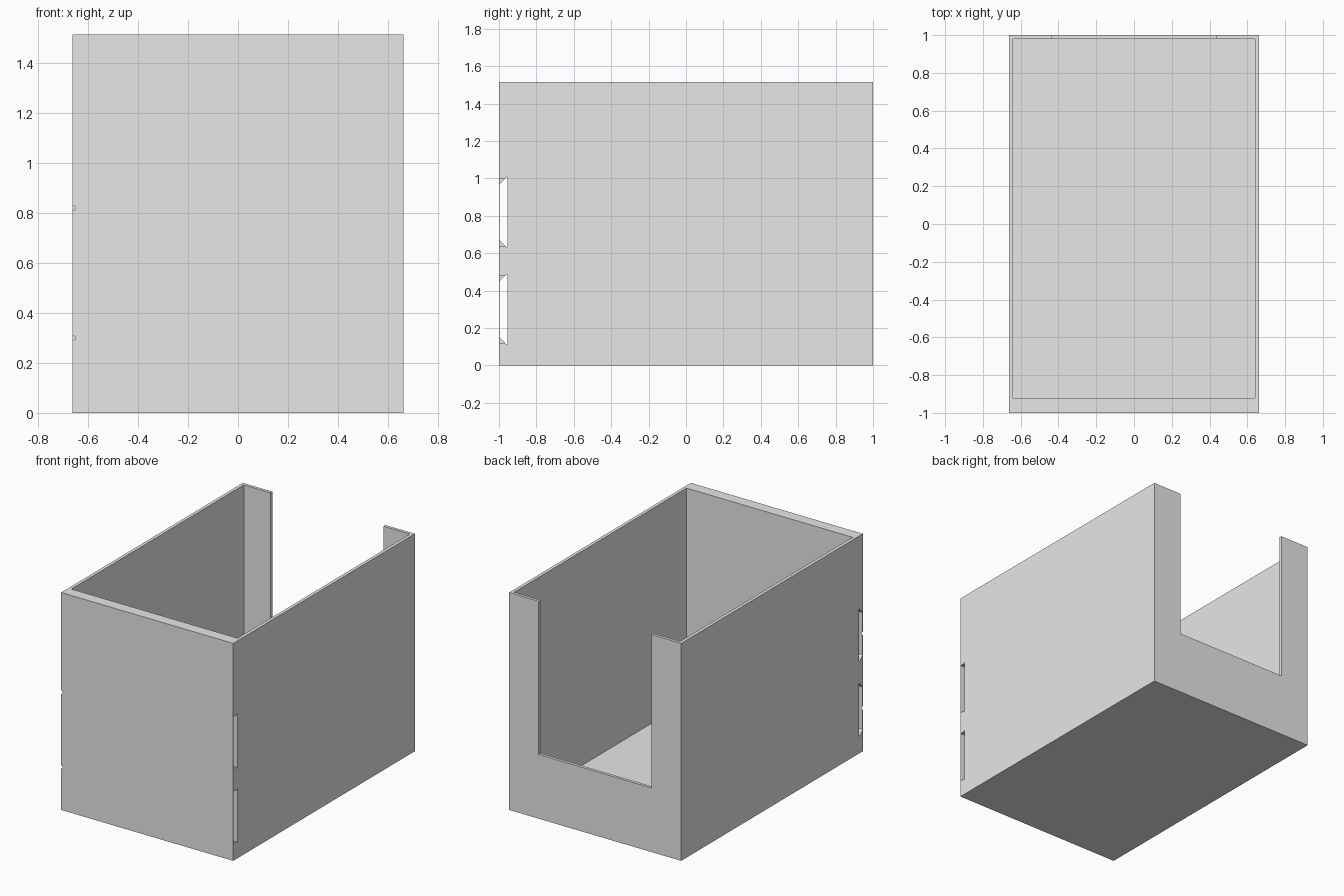
import bpy
import bmesh
from math import pi

default_cube = bpy.data.objects.get("Cube")
if default_cube:
    bpy.data.objects.remove(default_cube)

# Overall sizes
HALF_X, HALF_Y, HEIGHT = 0.663, 1.0, 1.515
WALL = 0.023
FRONT_WALL = 0.08
SKIN = 0.002
SLOT_DEPTH = 0.045
SLOT_CENTRES = (0.3, 0.82)

grey = bpy.data.materials.new("plain grey")
grey.use_nodes = True
grey.diffuse_color = (0.8, 0.8, 0.8, 1)
grey.node_tree.nodes["Principled BSDF"].inputs["Base Color"].default_value = (0.8, 0.8, 0.8, 1)


def prism(name, outline, x0, x1):
    """Extrude a (y, z) outline along x."""
    bm = bmesh.new()
    face = bm.faces.new([bm.verts.new((x0, y, z)) for y, z in outline])
    grown = bmesh.ops.extrude_face_region(bm, geom=[face])
    moved = [v for v in grown["geom"] if isinstance(v, bmesh.types.BMVert)]
    bmesh.ops.translate(bm, verts=moved, vec=(x1 - x0, 0, 0))
    bmesh.ops.recalc_face_normals(bm, faces=bm.faces)
    mesh = bpy.data.meshes.new(name)
    bm.to_mesh(mesh)
    bm.free()
    mesh.materials.append(grey)
    obj = bpy.data.objects.new(name, mesh)
    bpy.context.collection.objects.link(obj)
    return obj


def block(name, x0, x1, y0, y1, z0, z1):
    return prism(name, [(y0, z0), (y1, z0), (y1, z1), (y0, z1)], x0, x1)


def cut(target, cutter):
    """Subtract the cutter, then discard it."""
    cutter.hide_render = True
    mod = target.modifiers.new("cut", 'BOOLEAN')
    mod.operation = 'DIFFERENCE'
    mod.solver = 'EXACT'
    mod.object = cutter
    bpy.ops.object.select_all(action='DESELECT')
    bpy.context.view_layer.objects.active = target
    target.select_set(True)
    bpy.ops.object.modifier_apply(modifier=mod.name)
    bpy.data.objects.remove(cutter)


# Open-topped bin
bin_body = block("bin_body", -HALF_X, HALF_X, -HALF_Y, HALF_Y, 0, HEIGHT)
cut(bin_body, block("cavity", -HALF_X + WALL, HALF_X - WALL,
                    -HALF_Y + FRONT_WALL, HALF_Y - WALL + 0.002, WALL, HEIGHT + 0.2))

# Wide access opening in the back wall
cut(bin_body, block("back_opening", -0.435, 0.435, 0.9, 1.1, 0.447, HEIGHT + 0.2))

# Dovetail mounting channels inside the thick front wall
outer = -HALF_Y + SKIN
inner = -HALF_Y + SLOT_DEPTH
for centre in SLOT_CENTRES:
    narrow, wide = 0.148, 0.187
    channel = [(outer, centre - narrow), (inner - 0.006, centre - wide), (inner, centre - wide),
               (inner, centre + wide), (inner - 0.006, centre + wide), (outer, centre + narrow)]
    cut(bin_body, prism("channel", channel, -HALF_X - 0.1, HALF_X + 0.1))

    # Wider entry on the right-hand end
    cut(bin_body, block("entry", HALF_X - 0.05, HALF_X + 0.1,
                        outer, inner - 0.004, centre - wide + 0.006, centre + wide - 0.006))

    # Small half-round nick in the skin at the far end
    bpy.ops.mesh.primitive_cylinder_add(vertices=16, radius=0.011, depth=0.03,
                                        location=(-HALF_X, -HALF_Y, centre),
                                        rotation=(pi / 2, 0, 0))
    cut(bin_body, bpy.context.object)
